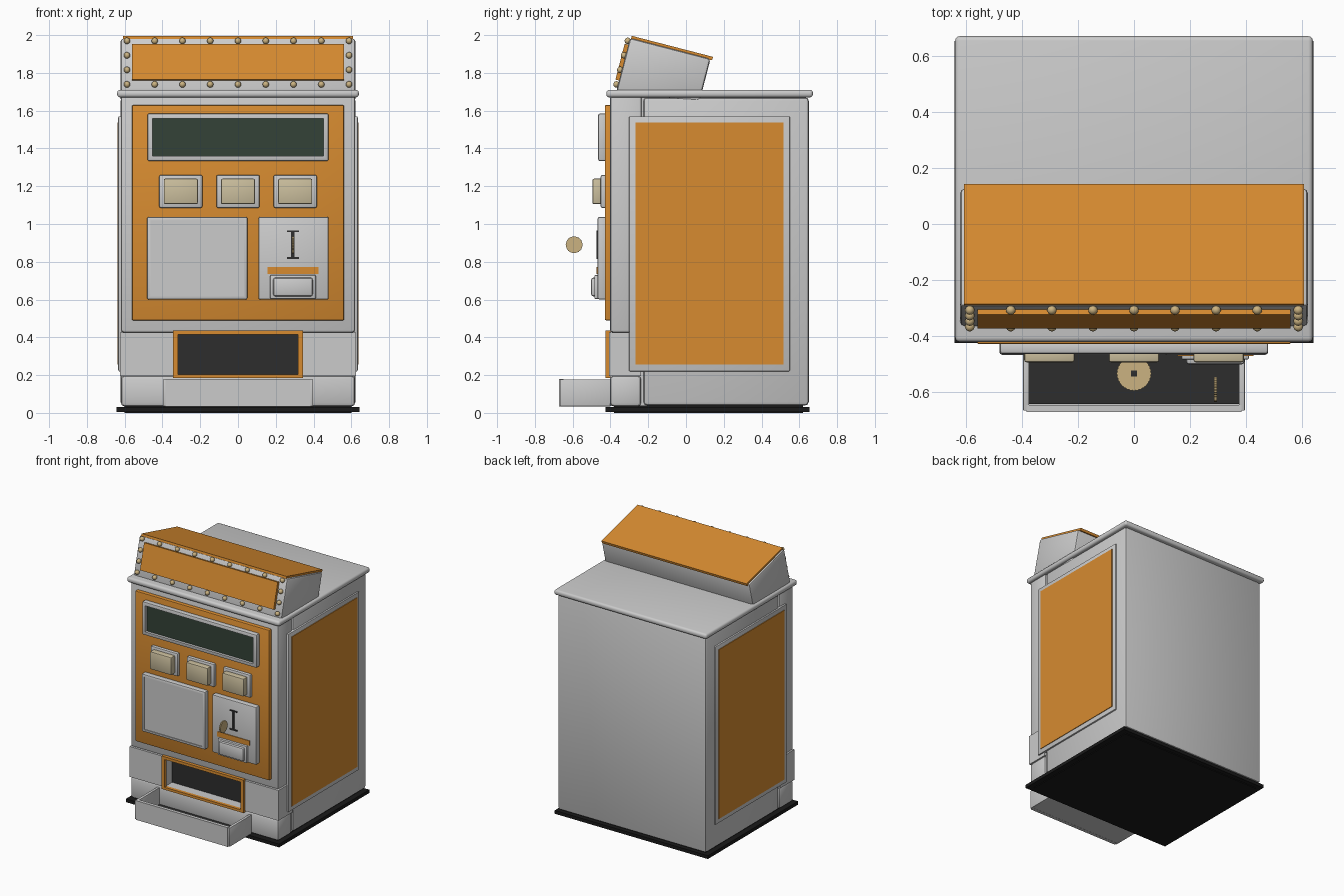
import bpy, bmesh, math
from mathutils import Matrix, Vector

if "Cube" in bpy.data.objects:
    bpy.data.objects.remove(bpy.data.objects["Cube"], do_unlink=True)


def material(name, rgb):
    m = bpy.data.materials.new(name)
    m.use_nodes = True
    m.diffuse_color = (*rgb, 1)
    node = next(n for n in m.node_tree.nodes if n.type == 'BSDF_PRINCIPLED')
    node.inputs["Base Color"].default_value = (*rgb, 1)
    return m


GREY = material("light grey metal", (0.6, 0.6, 0.6))
ORANGE = material("orange panel", (0.68, 0.26, 0.03))
DARK = material("dark grey", (0.027, 0.027, 0.027))
BLACK = material("black rubber", (0.01, 0.01, 0.01))
SCREEN = material("dark green glass", (0.033, 0.055, 0.038))
CREAM = material("cream plastic", (0.6, 0.52, 0.34))
BRASS = material("brass", (0.6, 0.45, 0.22))


def finish(name, bm, mat, matrix=None, smooth=True):
    bmesh.ops.recalc_face_normals(bm, faces=bm.faces)
    if matrix:
        bm.transform(matrix)
    me = bpy.data.meshes.new(name)
    bm.to_mesh(me)
    bm.free()
    me.materials.append(mat)
    ob = bpy.data.objects.new(name, me)
    bpy.context.collection.objects.link(ob)
    if smooth:
        bpy.ops.object.select_all(action='DESELECT')
        ob.select_set(True)
        bpy.context.view_layer.objects.active = ob
        bpy.ops.object.shade_smooth_by_angle(angle=math.radians(35))
    return ob


def box_mesh(x, y, z, bevel=0, segments=2):
    bm = bmesh.new()
    bmesh.ops.create_cube(bm, size=1)
    for v in bm.verts:
        v.co = Vector([(a + b) / 2 + c * (b - a) for c, (a, b) in zip(v.co, (x, y, z))])
    if bevel:
        bmesh.ops.bevel(bm, geom=bm.edges[:], offset=bevel, segments=segments,
                        profile=0.5, affect='EDGES')
    return bm


def box(name, x, y, z, mat, bevel=0, matrix=None, segments=2):
    return finish(name, box_mesh(x, y, z, bevel, segments), mat, matrix, bevel > 0)


def recessed_box(name, x, y, z, mat, border, depth, floor=None, bevel=0.01):
    """Plate whose front face has a sunken field, optionally in a second colour."""
    bm = box_mesh(x, y, z, bevel)
    face = min(bm.faces, key=lambda f: (round(f.calc_center_median().y, 4), -f.calc_area()))
    bmesh.ops.inset_individual(bm, faces=[face], thickness=border - bevel)
    inner = bmesh.ops.extrude_discrete_faces(bm, faces=[face])["faces"][0]
    bmesh.ops.translate(bm, verts=inner.verts[:], vec=(0, depth, 0))
    if floor:
        inner.material_index = 1
    ob = finish(name, bm, mat)
    if floor:
        ob.data.materials.append(floor)
    return ob


def coin(name, radius, thickness, matrix):
    """Disc with a milled rim."""
    bm = bmesh.new()
    bmesh.ops.create_cone(bm, cap_ends=True, segments=64, radius1=radius,
                          radius2=radius, depth=thickness)
    for v in bm.verts:
        if round(math.atan2(v.co.y, v.co.x) / math.tau * 64) % 2:
            v.co.xy *= 0.95
    return finish(name, bm, BRASS, matrix, False)


# Cabinet shell
box("base_plate", (-.642, .642), (-.425, .655), (.005, .03), BLACK)
box("base_foot", (-.6, .6), (-.38, .62), (0, .045), BLACK)
box("cabinet_core", (-.605, .605), (-.3, .1), (.04, 1.68), GREY)
box("cabinet_body", (-.622, .622), (-.225, .65), (.04, 1.67), GREY, .018)
box("upper_front", (-.62, .62), (-.402, -.235), (.425, 1.68), GREY, .015)
box("lower_front", (-.62, .62), (-.402, -.237), (.035, .197), GREY, .018)
box("lid", (-.64, .64), (-.422, .672), (1.67, 1.71), GREY, .016, segments=3)

# Delivery section around the opening
OPEN = .325
for side, s in (("right", -1), ("left", 1)):
    box(f"delivery_block_{side}", sorted((s * OPEN, s * .624)), (-.407, -.237),
        (.195, .425), GREY)
box("delivery_sill", (-OPEN, OPEN), (-.407, -.237), (.195, .202), GREY)
box("delivery_header", (-OPEN, OPEN), (-.407, -.237), (.416, .425), GREY)
box("delivery_back", (-OPEN, OPEN), (-.325, -.29), (.2, .418), DARK)
for s in (-1, 1):
    box("delivery_frame_side", sorted((s * .318, s * .343)), (-.425, -.4), (.185, .435), ORANGE)
for z in ((.185, .204), (.414, .435)):
    box("delivery_frame_rail", (-.319, .319), (-.425, -.4), z, ORANGE)

# Collection tray
box("tray_floor", (-.39, .39), (-.66, -.395), (.036, .046), GREY)
box("tray_liner", (-.378, .378), (-.645, -.403), (.046, .052), DARK)
box("tray_front", (-.385, .385), (-.673, -.648), (.035, .18), GREY)
for s in (-1, 1):
    box("tray_side", sorted((s * .375, s * .397)), (-.668, -.4), (.035, .178), GREY, .004)
coin("tray_coin", .063, .01, Matrix.Translation((0, -.535, .058)))
box("tray_coin_centre", (-.011, .011), (-.546, -.524), (.06, .064), DARK, .001)

# Side panels
for side, s in (("right", -1), ("left", 1)):
    box(f"side_frame_{side}", sorted((s * .6, s * .634)), (-.302, .55), (.22, 1.57), GREY, .006)
    box(f"side_panel_{side}", sorted((s * .61, s * .639)), (-.267, .517), (.255, 1.537), ORANGE)

# Front control panel
box("front_panel", (-.562, .562), (-.43, -.39), (.49, 1.63), ORANGE, .008)
recessed_box("screen", (-.48, .48), (-.465, -.42), (1.333, 1.585), GREY, .034, .02, SCREEN)
for i in (-1, 0, 1):
    cx = i * .303
    box("button_frame", (cx - .115, cx + .115), (-.452, -.42), (1.085, 1.26), GREY, .01)
    box("button_cap", (cx - .09, cx + .09), (-.495, -.44), (1.105, 1.24), CREAM, .008)
recessed_box("notice_panel", (-.482, .05), (-.468, -.42), (.6, 1.038), GREY, .025, .005)
box("coin_panel", (.108, .48), (-.468, -.42), (.6, 1.038), GREY, .01)

# Coin slot, coin and return cup
box("slot", (.281, .299), (-.475, -.46), (.82, .96), DARK)
for z in (.815, .957):
    box("slot_bar", (.26, .322), (-.475, -.46), (z, z + .009), DARK)
box("return_stripe", (.155, .427), (-.473, -.465), (.735, .772), ORANGE)
box("return_frame", (.17, .412), (-.485, -.45), (.603, .73), GREY, .006)
box("return_flap", (.186, .396), (-.503, -.46), (.617, .716), GREY, .012)
coin("inserted_coin", .045, .011,
     Matrix.Translation((.292, -.592, .89)) @ Matrix.Rotation(math.pi / 2, 4, 'Y'))

# Tilted header sign
TILT = Matrix.Translation((0, -.296, 1.985)) @ Matrix.Rotation(math.radians(-14.5), 4, 'X')
bm = bmesh.new()
profile = [(0, 0), (.44, 0), (.44, -.235), (0, -.292)]
face = bm.faces.new([bm.verts.new((-.622, y, z)) for y, z in profile])
ext = bmesh.ops.extrude_face_region(bm, geom=[face])["geom"]
bmesh.ops.translate(bm, verts=[g for g in ext if isinstance(g, bmesh.types.BMVert)],
                    vec=(1.244, 0, 0))
bmesh.ops.recalc_face_normals(bm, faces=bm.faces)
bmesh.ops.bevel(bm, geom=bm.edges[:], offset=.016, segments=2, profile=.5, affect='EDGES')
finish("sign_body", bm, GREY, TILT)
box("sign_top", (-.608, .608), (.006, .45), (-.006, .013), ORANGE, matrix=TILT)
box("sign_face", (-.56, .56), (-.02, .01), (-.233, -.037), ORANGE, matrix=TILT)

# Rivets around the sign face
TOP, BOTTOM = -.018, -.256
spots = [(i * .147, z) for i in range(-4, 5) for z in (TOP, BOTTOM)]
spots += [(s * .588, TOP + (BOTTOM - TOP) * k / 3) for s in (-1, 1) for k in (1, 2)]
bm = bmesh.new()
for x, z in spots:
    bmesh.ops.create_uvsphere(bm, u_segments=14, v_segments=8, radius=.017,
                              matrix=Matrix.Translation((x, -.008, z)))
finish("sign_rivets", bm, BRASS, TILT)
